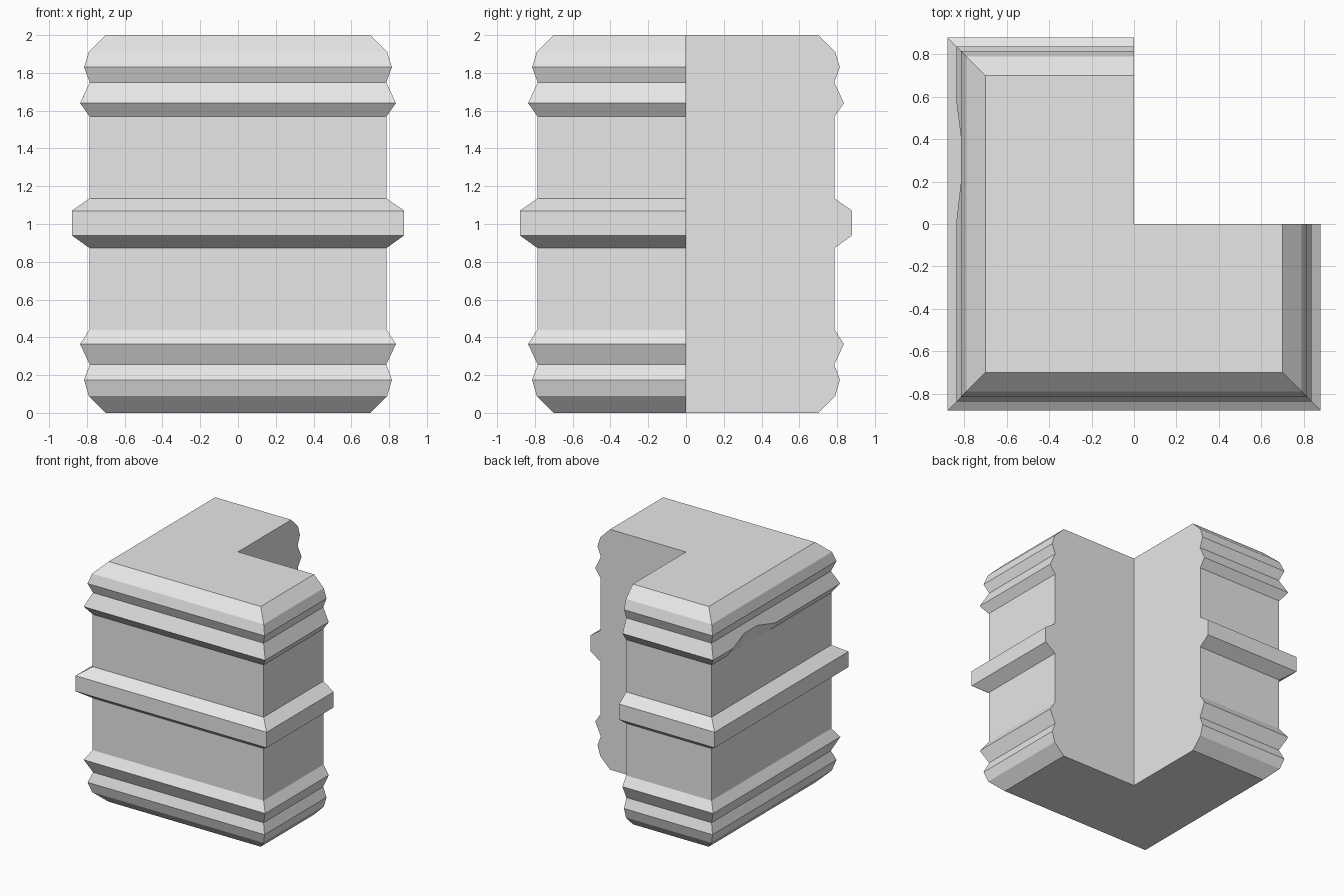
import bpy, bmesh
from mathutils import Vector

cube = bpy.data.objects.get("Cube")
if cube:
    bpy.data.objects.remove(cube, do_unlink=True)

# Stone colour
stone = bpy.data.materials.new("light_grey_stone")
stone.use_nodes = True
grey = (0.8, 0.8, 0.8, 1)
stone.diffuse_color = grey
stone.node_tree.nodes["Principled BSDF"].inputs["Base Color"].default_value = grey

# Moulding profile: half width and height
profile = [(.70, 0), (.79, .09), (.815, .175), (.785, .255), (.836, .365),
           (.787, .44), (.787, .873), (.88, .94), (.88, 1.07), (.787, 1.135),
           (.787, 1.57), (.836, 1.64), (.785, 1.75), (.815, 1.83),
           (.79, 1.91), (.70, 2)]

bm = bmesh.new()
# Outer corners of the L plan, running from one cut end to the other
plan = [(0, 1), (-1, 1), (-1, -1), (1, -1), (1, 0)]
rings = [[bm.verts.new((x * r, y * r, z)) for x, y in plan] for r, z in profile]

# Moulded outer walls
for low, high in zip(rings, rings[1:]):
    for i in range(len(plan) - 1):
        bm.faces.new((low[i], low[i + 1], high[i + 1], high[i]))

# Flat inner walls, bottom and top
inner = [bm.verts.new((0, 0, z)) for z in (0, 2)]
for column in (0, -1):
    bm.faces.new(inner + [ring[column] for ring in reversed(rings)])
bm.faces.new([inner[0]] + rings[0])
bm.faces.new([inner[1]] + rings[-1])

# Chipped ridge on the -x wall
for y in (.57, .39, .22, .02):
    faces = [f for f in bm.faces if f.normal.length >= 0
             and f.calc_center_median().x < -.75
             and 1.57 < f.calc_center_median().z < 1.75]
    geom = set(faces)
    for f in faces:
        geom.update(f.edges)
        geom.update(f.verts)
    bmesh.ops.bisect_plane(bm, geom=list(geom), plane_co=(0, y, 0), plane_no=(0, 1, 0))
for v in bm.verts:
    if abs(v.co.z - 1.64) < .01 and v.co.x < -.8 and .2 < v.co.y < .4:
        v.co += Vector((.023, 0, .05))

bmesh.ops.recalc_face_normals(bm, faces=bm.faces)
mesh = bpy.data.meshes.new("corner_block")
bm.to_mesh(mesh)
bm.free()
mesh.materials.append(stone)
block = bpy.data.objects.new("corner_block", mesh)
bpy.context.collection.objects.link(block)
